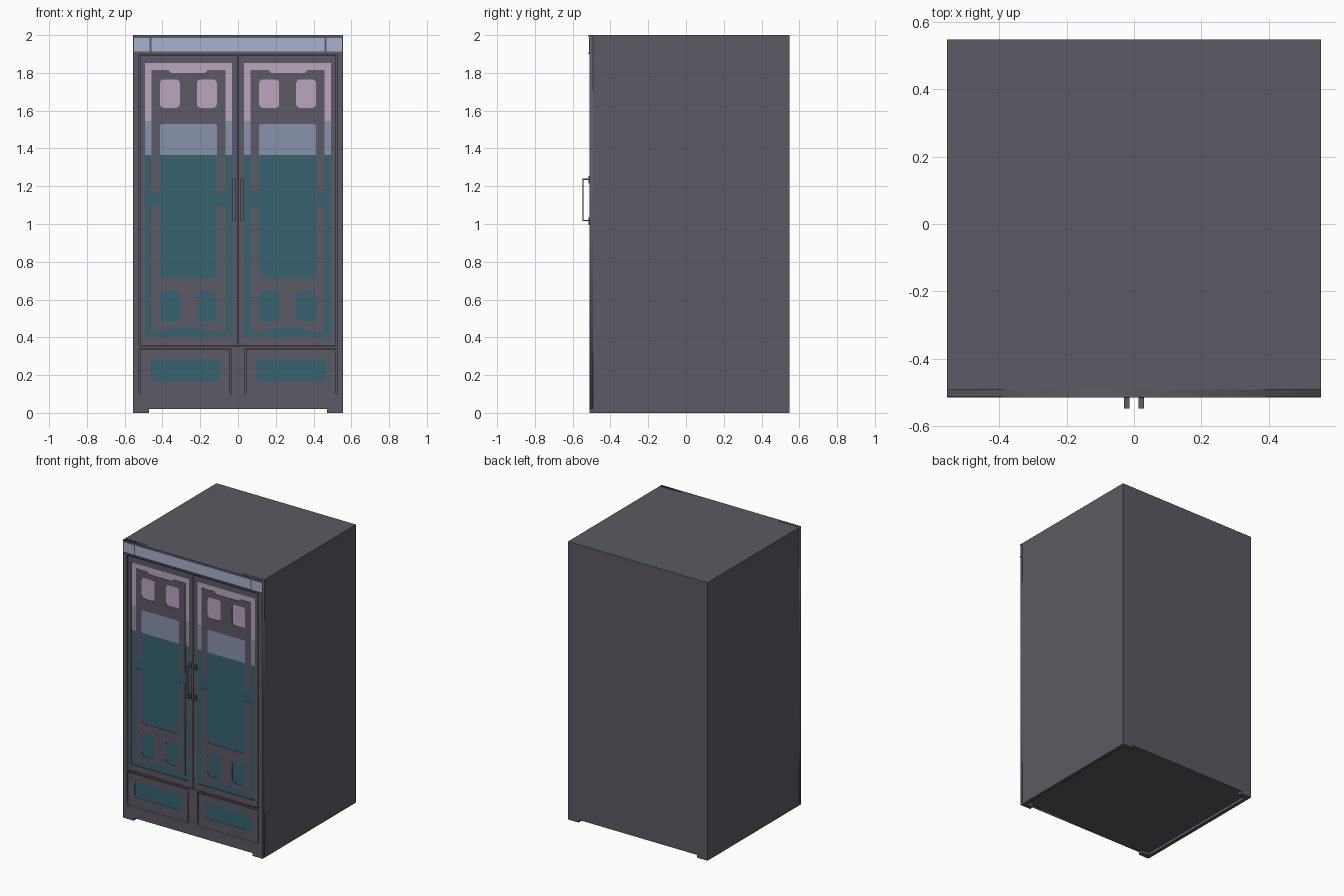
import bpy, bmesh, math
from mathutils import Matrix

if "Cube" in bpy.data.objects:
    bpy.data.objects.remove(bpy.data.objects["Cube"])


def material(name, r, g, b):
    lin = [((c / 255 + 0.055) / 1.055) ** 2.4 for c in (r, g, b)]
    m = bpy.data.materials.new(name)
    m.diffuse_color = (*lin, 1)
    m.use_nodes = True
    m.node_tree.nodes["Principled BSDF"].inputs["Base Color"].default_value = m.diffuse_color
    return m


GREY = material("charcoal_grey", 92, 90, 99)
TEAL = material("dark_teal", 55, 99, 111)
SLATE = material("slate_blue", 137, 146, 173)
PINK = material("dusty_pink", 187, 166, 190)
PALE = material("pale_blue", 165, 178, 206)


def finish(name, bm, mat):
    me = bpy.data.meshes.new(name)
    bmesh.ops.remove_doubles(bm, verts=bm.verts, dist=1e-5)
    bmesh.ops.recalc_face_normals(bm, faces=bm.faces)
    bm.to_mesh(me)
    bm.free()
    me.materials.append(mat)
    ob = bpy.data.objects.new(name, me)
    bpy.context.collection.objects.link(ob)
    return ob


def box(name, x, y, z, mat):
    bm = bmesh.new()
    size = Matrix.Diagonal((abs(x[1] - x[0]), y[1] - y[0], z[1] - z[0], 1))
    mid = Matrix.Translation(((x[0] + x[1]) / 2, (y[0] + y[1]) / 2, (z[0] + z[1]) / 2))
    bmesh.ops.create_cube(bm, size=1, matrix=mid @ size)
    return finish(name, bm, mat)


def rect(x0, x1, z0, z1, r=0.0):
    """Rectangle loop, with rounded corners when r > 0."""
    if r == 0:
        return [(x0, z0), (x1, z0), (x1, z1), (x0, z1)]
    pts = []
    for i, (cx, cz) in enumerate([(x1 - r, z1 - r), (x0 + r, z1 - r), (x0 + r, z0 + r), (x1 - r, z0 + r)]):
        for k in range(5):
            a = (i + k / 4) * math.pi / 2
            pts.append((cx + r * math.cos(a), cz + r * math.sin(a)))
    return pts


def plate(name, loops, front, back, mat, s=1):
    """Flat plate in the x-z plane; loops after the first are holes."""
    cu = bpy.data.curves.new(name, 'CURVE')
    cu.dimensions = '2D'
    cu.fill_mode = 'BOTH'
    cu.extrude = (back - front) / 2
    for loop in loops:
        sp = cu.splines.new('POLY')
        sp.points.add(len(loop) - 1)
        for p, (x, z) in zip(sp.points, loop):
            p.co = (s * x, z, 0, 1)
        sp.use_cyclic_u = True
    tmp = bpy.data.objects.new(name + "_curve", cu)
    bpy.context.collection.objects.link(tmp)
    bpy.context.view_layer.update()
    ev = tmp.evaluated_get(bpy.context.evaluated_depsgraph_get())
    bm = bmesh.new()
    bm.from_mesh(ev.to_mesh())
    ev.to_mesh_clear()
    bpy.data.objects.remove(tmp)
    bpy.data.curves.remove(cu)
    bm.transform(Matrix.Translation((0, (front + back) / 2, 0)) @ Matrix.Rotation(math.pi / 2, 4, 'X'))
    return finish(name, bm, mat)


W, FRONT, BACK = 0.555, -0.512, 0.548

# Carcass and face frame with door and drawer openings
box("carcass", (-W, W), (-0.492, BACK), (0.02, 2.0), GREY)
plate("face_frame", [rect(-W, W, 0.02, 2.0), rect(-0.523, 0.523, 0.352, 1.898),
                     rect(-0.523, -0.037, 0.10, 0.342), rect(0.037, 0.523, 0.10, 0.342)],
      FRONT, -0.492, GREY)

# Header: pale panels and thin mouldings
box("header_panel", (-0.458, 0.458), (-0.514, FRONT), (1.914, 1.985), PALE)
for z in (1.90, 1.99):
    box("header_moulding", (-W, W), (-0.516, FRONT), (z, z + 0.01), GREY)

for s, side in ((-1, "left"), (1, "right")):
    box(side + "_header_end", (s * 0.468, s * 0.55), (-0.514, FRONT), (1.914, 1.985), PALE)

    # Base: side skirt and corner feet
    box(side + "_skirt", (s * 0.53, s * W), (FRONT, BACK), (0, 0.02), GREY)
    for y in (FRONT, BACK - 0.035):
        box(side + "_foot", (s * 0.472, s * 0.53), (y, y + 0.035), (0, 0.02), GREY)

    # Door frame
    plate(side + "_door_frame", [rect(0.003, 0.518, 0.356, 1.894), rect(0.033, 0.493, 0.40, 1.853)],
          -0.510, -0.492, GREY, s)
    # Door panel in three colour bands
    for nm, z0, z1, mat in (("teal", 0.40, 1.365, TEAL), ("slate", 1.365, 1.545, SLATE), ("pink", 1.545, 1.853, PINK)):
        box(f"{side}_door_{nm}_band", (s * 0.033, s * 0.493), (-0.505, -0.492), (z0, z1), mat)
    # Fretwork over the panel: upper and lower halves, two windows each
    a, b, c, d = 0.065, 0.112, 0.413, 0.458
    upper = [(a, 1.17), (b, 1.17), (b, 1.52), (b + 0.01, 1.53), (c - 0.01, 1.53), (c, 1.52), (c, 1.17), (d, 1.17),
             (d, 1.815), (0.37, 1.815), (0.355, 1.80), (0.175, 1.80), (0.16, 1.815), (a, 1.815)]
    lower = [(a, 1.095), (b, 1.095), (b, 0.73), (b + 0.015, 0.715), (c - 0.015, 0.715), (c, 0.73), (c, 1.095),
             (d, 1.095), (d, 0.43), (0.38, 0.433), (0.33, 0.452), (0.195, 0.452), (0.145, 0.433), (a, 0.43)]
    for nm, loop, z0, z1, r in (("upper", upper, 1.615, 1.765, 0.02), ("lower", lower, 0.48, 0.645, 0.03)):
        plate(f"{side}_{nm}_fretwork", [loop, rect(b, 0.218, z0, z1, r), rect(0.308, c, z0, z1, r)],
              -0.508, -0.505, GREY, s)

    # Drawer with an inset teal panel
    plate(side + "_drawer_front", [rect(0.042, 0.518, 0.10, 0.337), rect(0.094, 0.465, 0.17, 0.284, 0.015)],
          -0.510, -0.492, GREY, s)
    plate(side + "_drawer_panel", [rect(0.094, 0.465, 0.17, 0.284, 0.015)], -0.508, -0.492, TEAL, s)

    # Bar handle with two posts and mounting plates
    hx = (s * 0.014, s * 0.029)
    box(side + "_handle_bar", hx, (-0.548, -0.543), (1.015, 1.24), GREY)
    for z, pz in ((1.015, 0.995), (1.234, 1.215)):
        box(side + "_handle_post", hx, (-0.543, -0.510), (z, z + 0.006), GREY)
        box(side + "_handle_mount", hx, (-0.517, -0.510), (pz, pz + 0.04), GREY)
